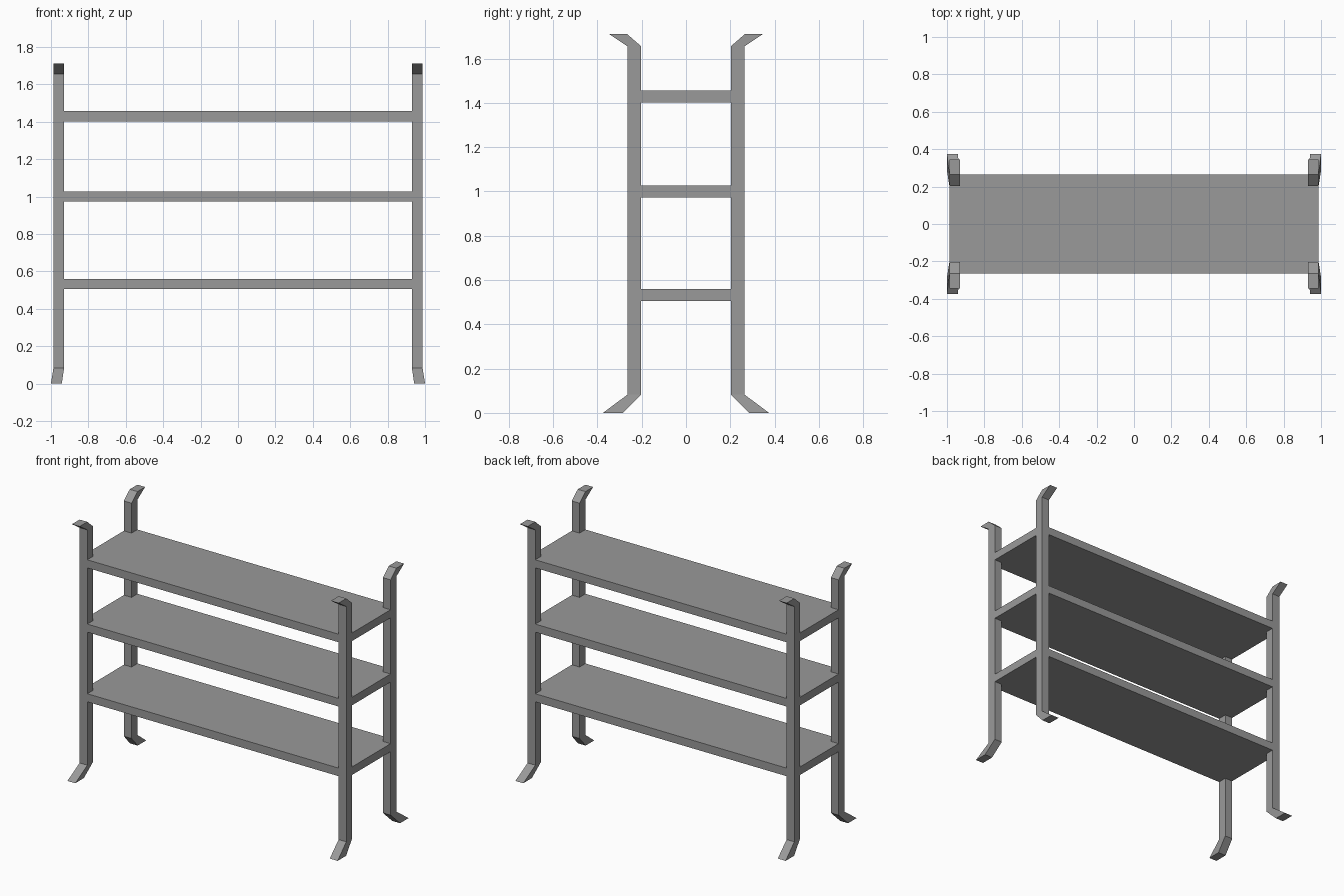
import bpy, bmesh

cube = bpy.data.objects.get("Cube")
if cube:
    bpy.data.objects.remove(cube)

grey = bpy.data.materials.new("mid_grey")
grey.use_nodes = True
colour = (0.32, 0.32, 0.32, 1)
grey.diffuse_color = colour
grey.node_tree.nodes["Principled BSDF"].inputs["Base Color"].default_value = colour

X_IN, X_OUT = 0.93, 0.987
Y_IN, Y_OUT = 0.203, 0.265


def make_object(name, rings):
    """Skin a stack of matching vertex rings and cap both ends."""
    bm = bmesh.new()
    loops = [[bm.verts.new(p) for p in ring] for ring in rings]
    n = len(loops[0])
    for a, b in zip(loops, loops[1:]):
        for i in range(n):
            j = (i + 1) % n
            bm.faces.new((a[i], a[j], b[j], b[i]))
    bm.faces.new(loops[0])
    bm.faces.new(loops[-1])
    bmesh.ops.recalc_face_normals(bm, faces=bm.faces)
    mesh = bpy.data.meshes.new(name)
    bm.to_mesh(mesh)
    bm.free()
    mesh.materials.append(grey)
    obj = bpy.data.objects.new(name, mesh)
    bpy.context.collection.objects.link(obj)


# Posts: splayed foot, straight shaft, outward-bent tip
# Each section is z, inner x, outer x, inner y, outer y
sections = [
    (0, 0.942, 1.0, 0.285, 0.375),
    (0.082, X_IN, X_OUT, Y_IN, Y_OUT),
    (1.656, X_IN, X_OUT, Y_IN, Y_OUT),
    (1.71, X_IN, X_OUT, 0.265, 0.346),
]
for side, sx in (("left", 1), ("right", -1)):
    for end, sy in (("front", -1), ("back", 1)):
        rings = [[(sx * x, sy * y, z) for x, y in
                  ((x0, y0), (x1, y0), (x1, y1), (x0, y1))]
                 for z, x0, x1, y0, y1 in sections]
        make_object(f"{end}_{side}_post", rings)

# Shelves: flush with the posts, corners notched around them
quarter = [(X_OUT, Y_IN), (X_IN, Y_IN), (X_IN, Y_OUT)]
outline = []
for sx, sy in ((1, 1), (-1, 1), (-1, -1), (1, -1)):
    corner = [(sx * x, sy * y) for x, y in quarter]
    outline += corner if sx * sy > 0 else corner[::-1]

for name, z in (("lower", 0.506), ("middle", 0.972), ("upper", 1.402)):
    make_object(f"{name}_shelf",
                [[(x, y, h) for x, y in outline] for h in (z, z + 0.054)])
